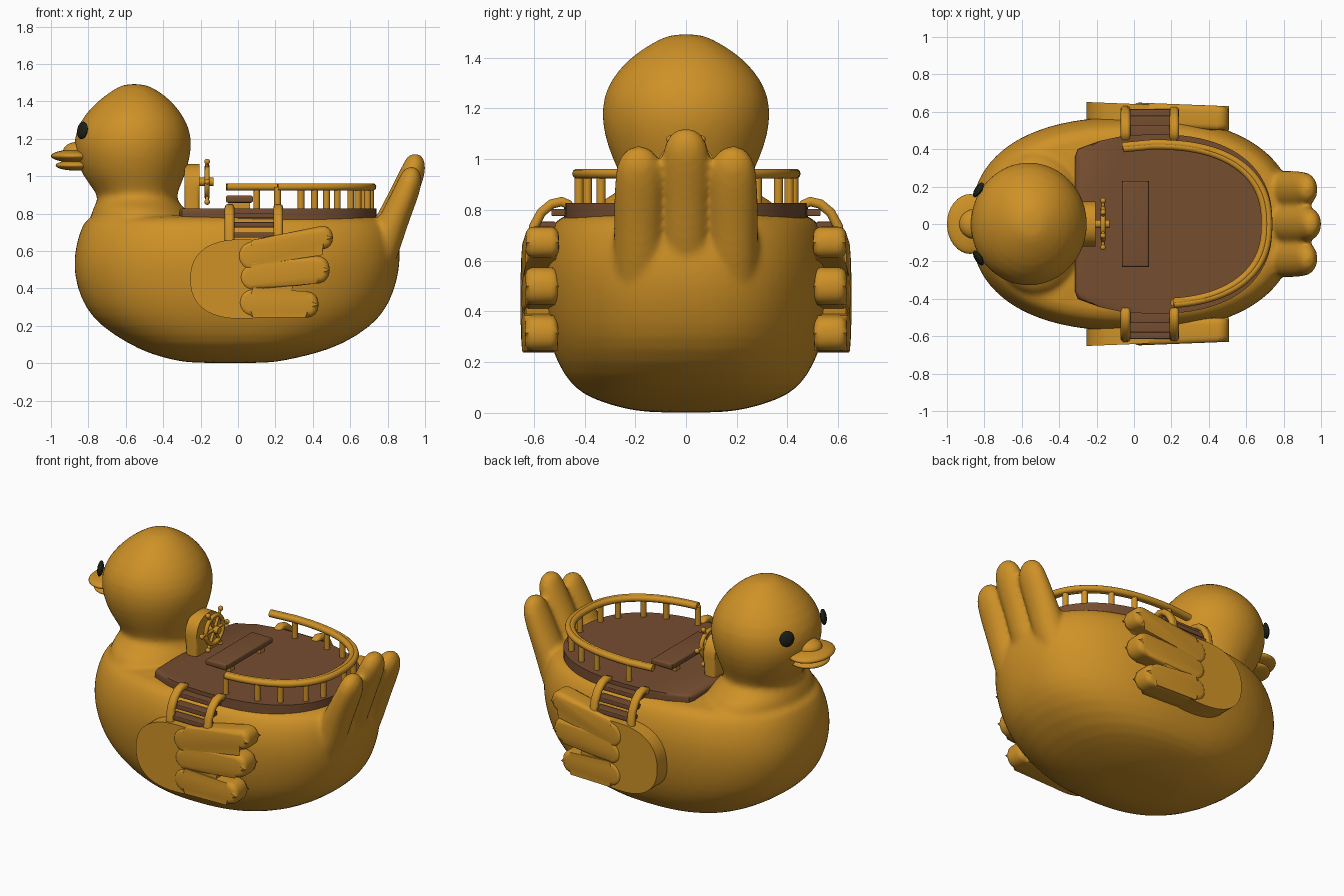
import bpy, bmesh
from math import sin, cos, pi, radians
from mathutils import Vector

cube = bpy.data.objects.get("Cube")
if cube:
    bpy.data.objects.remove(cube)


def material(name, rgb):
    m = bpy.data.materials.new(name)
    m.use_nodes = True
    m.diffuse_color = (*rgb, 1)
    bsdf = next(n for n in m.node_tree.nodes if n.type == 'BSDF_PRINCIPLED')
    bsdf.inputs["Base Color"].default_value = (*rgb, 1)
    return m


yellow = material("warm yellow", (0.62, 0.285, 0.02))
brown = material("deck brown", (0.18, 0.075, 0.03))
black = material("eye black", (0.012, 0.014, 0.008))


def finish(bm, name, mat, angle=40):
    bmesh.ops.recalc_face_normals(bm, faces=bm.faces[:])
    me = bpy.data.meshes.new(name)
    for f in bm.faces:
        f.smooth = True
    bm.to_mesh(me)
    bm.free()
    me.set_sharp_from_angle(angle=radians(angle))
    me.materials.append(mat)
    ob = bpy.data.objects.new(name, me)
    bpy.context.collection.objects.link(ob)
    return ob


def power(v, n):
    return abs(v) ** (2 / n) * (1 if v >= 0 else -1)


def superellipse(cx, cy, rx, ry, n=2, count=40, start=0, end=2 * pi):
    step = (end - start) / count
    return [(cx + rx * power(cos(start + i * step), n),
             cy + ry * power(sin(start + i * step), n)) for i in range(count)]


def loft(bm, rings, n=2, y=0, dx=0, dz=0):
    """Skin horizontal rings given as height, rear and front x, half width."""
    loops = []
    for z, x0, x1, hw in rings:
        pts = superellipse((x0 + x1) / 2 + dx, y, (x1 - x0) / 2, hw, n)
        loops.append([bm.verts.new((px, py, z + dz)) for px, py in pts])
    for a, b in zip(loops, loops[1:]):
        for i in range(len(a)):
            j = (i + 1) % len(a)
            bm.faces.new((a[i], a[j], b[j], b[i]))
    bm.faces.new(loops[0][::-1])
    bm.faces.new(loops[-1])


def plate(name, outline, lo, hi, mat, place, bevel=0.012):
    """Rounded slab: outline (u, v) extruded from lo to hi, mapped by place."""
    bm = bmesh.new()
    a = [bm.verts.new(place(u, v, lo)) for u, v in outline]
    b = [bm.verts.new(place(u, v, hi)) for u, v in outline]
    caps = [bm.faces.new(a[::-1]), bm.faces.new(b)]
    for i in range(len(a)):
        j = (i + 1) % len(a)
        bm.faces.new((a[i], a[j], b[j], b[i]))
    rim = list({e for f in caps for e in f.edges})
    bmesh.ops.bevel(bm, geom=rim, offset=bevel, segments=4, profile=0.5,
                    affect='EDGES', clamp_overlap=True)
    return finish(bm, name, mat)


def flat(u, v, w):
    return (u, v, w)


def rect(x0, x1, y0, y1):
    return [(x0, y0), (x1, y0), (x1, y1), (x0, y1)]


def rod(name, a, b, r, mat):
    a, b = Vector(a), Vector(b)
    bm = bmesh.new()
    bmesh.ops.create_cone(bm, cap_ends=True, segments=16, radius1=r, radius2=r,
                          depth=(b - a).length)
    bm.transform((b - a).to_track_quat('Z', 'Y').to_matrix().to_4x4())
    bmesh.ops.translate(bm, vec=(a + b) / 2, verts=bm.verts[:])
    return finish(bm, name, mat)


def tube(name, path, r, mat):
    cu = bpy.data.curves.new(name, 'CURVE')
    cu.dimensions = '3D'
    cu.bevel_depth, cu.bevel_resolution, cu.use_fill_caps = r, 3, True
    sp = cu.splines.new('POLY')
    sp.points.add(len(path) - 1)
    for p, co in zip(sp.points, path):
        p.co = (*co, 1)
    sp.use_smooth = True
    cu.materials.append(mat)
    ob = bpy.data.objects.new(name, cu)
    bpy.context.collection.objects.link(ob)
    return ob


def ellipsoid(name, centre, radii, mat, axis=None):
    bm = bmesh.new()
    bmesh.ops.create_uvsphere(bm, u_segments=32, v_segments=16, radius=1)
    bmesh.ops.scale(bm, vec=radii, verts=bm.verts[:])
    if axis:
        bm.transform(Vector(axis).to_track_quat('X', 'Z').to_matrix().to_4x4())
    bmesh.ops.translate(bm, vec=centre, verts=bm.verts[:])
    return finish(bm, name, mat, 80)


# Body, head and tail feathers, fused into one soft skin
bm = bmesh.new()
loft(bm, [(0, -.24, .16, .14), (.015, -.34, .25, .24), (.05, -.47, .41, .36),
          (.1, -.58, .56, .45), (.2, -.74, .72, .51), (.3, -.82, .8, .545),
          (.4, -.86, .84, .565), (.5, -.88, .865, .575), (.6, -.875, .87, .575),
          (.7, -.85, .855, .55), (.76, -.82, .82, .515), (.8, -.79, .77, .46)], 2.4)
loft(bm, [(.66, -.82, -.2, .42), (.8, -.785, -.25, .38), (.84, -.77, -.3, .33),
          (.88, -.745, -.33, .25), (.92, -.765, -.32, .25), (1, -.83, -.285, .29),
          (1.1, -.87, -.255, .325), (1.2, -.88, -.245, .335), (1.3, -.845, -.275, .31),
          (1.4, -.755, -.35, .225), (1.46, -.67, -.43, .13), (1.495, -.61, -.5, .06)])
feather = [(.45, .64, .8, .1), (.7, .7, .895, .1), (.8, .745, .925, .1),
           (.9, .8, .962, .1), (1, .85, .998, .095), (1.06, .88, 1.005, .085),
           (1.1, .9, .99, .06), (1.122, .925, .97, .03)]
loft(bm, feather)
for s in (-1, 1):
    loft(bm, feather, y=s * .185, dx=-.02, dz=-.07)
body = finish(bm, "body", yellow, 180)
body.modifiers.new("round", 'SUBSURF').levels = 1
body.modifiers["round"].render_levels = 1
fuse = body.modifiers.new("fuse", 'REMESH')
fuse.mode, fuse.voxel_size, fuse.use_smooth_shade = 'VOXEL', 0.015, True
soften = body.modifiers.new("soften", 'SMOOTH')
soften.factor, soften.iterations = 0.5, 6

# Beak and eyes
ellipsoid("beak_upper", (-.875, 0, 1.108), (.125, .16, .034), yellow)
ellipsoid("beak_ridge", (-.85, 0, 1.135), (.085, .08, .05), yellow)
ellipsoid("beak_lower", (-.865, 0, 1.058), (.11, .125, .028), yellow)
for s in (-1, 1):
    ellipsoid("eye", (-.832, s * .182, 1.245), (.018, .045, .047), black,
              (-2.7, s * 1.7, .5))

# Deck with a straight front and rounded stern
stern = superellipse(.1, 0, .64, .48, 2.4, 48, -pi / 2, pi / 2) + [(.1, .48)]
deck = stern + [(-.05, .473), (-.18, .445), (-.3, .4), (-.315, .36),
                (-.315, -.36), (-.3, -.4), (-.18, -.445), (-.05, -.473)]
plate("deck", deck, .74, .828, brown, flat, .02)

# Railing with a longer run on the left side
curve = superellipse(.1, 0, .61, .425, 2.4, 48, -pi / 2, pi / 2) + [(.1, .425)]
line = [p for p in curve if p[0] > .2 or p[1] > 0] + [(-.06, .41)]
for dy in (-.008, .008):
    inner = [(.1 + (x - .1) * (1 + dy * 2), y * (1 + dy * 2), .943) for x, y in line]
    tube("rail", inner, .02, yellow)
count = 11
for i in range(count):
    x, y = line[round(i * (len(line) - 2) / (count - 1))]
    rod("rail_post", (x, y, .81), (x, y, .943), .018, yellow)

# Bench
plate("bench_seat", rect(-.065, .08, -.23, .23), .858, .897, brown, flat)
for s in (-1, 1):
    plate("bench_leg", rect(-.05, .065, s * .15 - .02, s * .15 + .02),
          .81, .865, yellow, flat, .006)

# Helm stand and steering wheel
arch = [(-.12, .78)] + [(.12, .78)] + superellipse(0, .945, .12, .12, 2.2, 20, 0, pi)
arch += [(-.12, .945)]
plate("helm_stand", arch, -.285, -.205, yellow, lambda u, v, w: (w, u, v), .025)
hub = Vector((-.165, 0, .97))
ring = [hub + Vector((0, .085 * cos(i * pi / 16), .085 * sin(i * pi / 16)))
        for i in range(33)]
tube("wheel_rim", ring, .013, yellow)
rod("wheel_hub", (-.22, 0, .97), (-.13, 0, .97), .022, yellow)
for i in range(6):
    d = Vector((0, cos(i * pi / 3), sin(i * pi / 3)))
    rod("wheel_spoke", hub, hub + d * .13, .009, yellow)
    ellipsoid("wheel_handle", hub + d * .125, (.015, .015, .015), yellow)


# Wings and boarding ladders on both sides
def stadium(x0, z0, x1, z1, r0, r1):
    tip = superellipse(x1, z1, r1, r1, 2.3, 16, -pi / 2, pi / 2)
    root = superellipse(x0, z0, r0, r0, 2, 16, pi / 2, 3 * pi / 2)
    return tip + [(x1, z1 + r1)] + root + [(x0, z0 - r0)]


for s in (-1, 1):
    def side(u, v, w):
        return (u, s * (w - .04 * u), v)

    plate("wing", superellipse(.02, .45, .275, .212, 2.4, 48), .52, .642,
          yellow, side, .03)
    for f in (stadium(.08, .575, .445, .672, .085, .062),
              stadium(.08, .46, .415, .5, .075, .074),
              stadium(.08, .325, .36, .314, .08, .07)):
        plate("wing_feather", f, .52, .65, yellow, side, .032)
    for x in (-.045, .215):
        for dx in (-.006, .006):
            path = [(.45, .79), (.465, .822), (.49, .833), (.53, .823),
                    (.57, .79), (.6, .735), (.612, .65)]
            tube("ladder_rail", [(x + dx, s * y, z) for y, z in path], .02, yellow)
    for y, z in ((.5, .79), (.55, .74), (.585, .685)):
        y0, y1 = sorted((s * (y - .035), s * (y + .03)))
        plate("ladder_step", rect(-.045, .215, y0, y1), z - .014, z + .014,
              brown, flat, .005)
